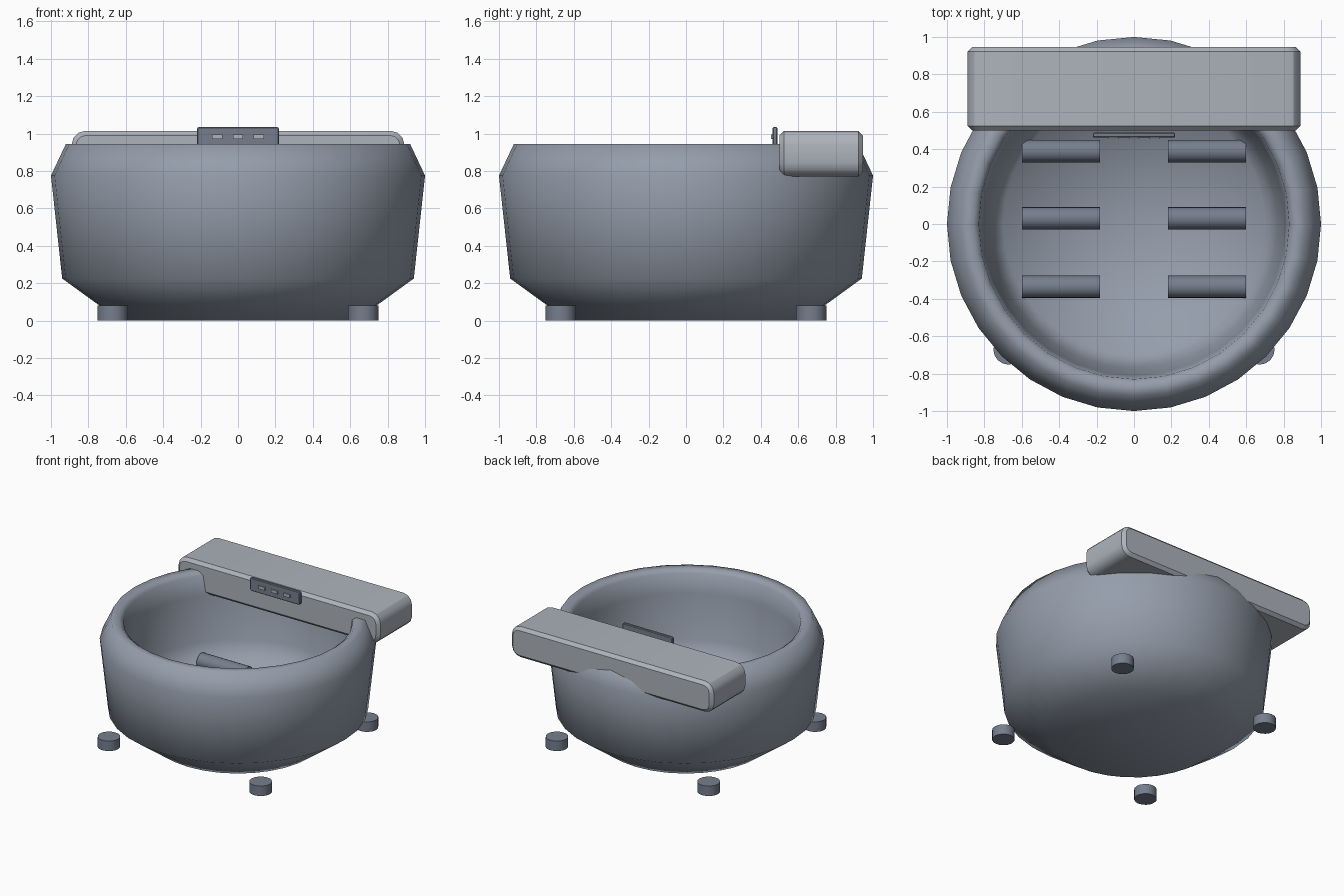
import bpy, bmesh, math
from mathutils import Matrix

if "Cube" in bpy.data.objects:
    bpy.data.objects.remove(bpy.data.objects["Cube"])


def material(name, rgb):
    m = bpy.data.materials.new(name)
    m.diffuse_color = (*rgb, 1)
    m.use_nodes = True
    m.node_tree.nodes["Principled BSDF"].inputs["Base Color"].default_value = m.diffuse_color
    return m


SHELL = material("shell_grey", (0.30, 0.34, 0.41))
LIGHT = material("light_grey", (0.42, 0.45, 0.50))
DARK = material("dark_grey", (0.18, 0.21, 0.27))


def make(name, bm, mat, angle=None):
    bmesh.ops.recalc_face_normals(bm, faces=bm.faces[:])
    me = bpy.data.meshes.new(name)
    bm.to_mesh(me)
    bm.free()
    me.materials.append(mat)
    ob = bpy.data.objects.new(name, me)
    bpy.context.collection.objects.link(ob)
    if angle:
        bpy.ops.object.select_all(action='DESELECT')
        bpy.context.view_layer.objects.active = ob
        ob.select_set(True)
        bpy.ops.object.shade_smooth_by_angle(angle=math.radians(angle))
    return ob


def lathe(name, profile, steps, mat, angle):
    bm = bmesh.new()
    vs = [bm.verts.new((r, 0, z)) for r, z in profile]
    es = [bm.edges.new(p) for p in zip(vs, vs[1:])]
    bmesh.ops.spin(bm, geom=vs + es, cent=(0, 0, 0), axis=(0, 0, 1),
                   angle=2 * math.pi, steps=steps)
    bmesh.ops.remove_doubles(bm, verts=bm.verts[:], dist=1e-4)
    return make(name, bm, mat, angle)


def cylinder(name, loc, r, depth, axis, mat, n):
    bm = bmesh.new()
    rot = Matrix.Rotation(math.pi / 2, 4, 'Y') if axis == 'X' else Matrix()
    bmesh.ops.create_cone(bm, cap_ends=True, segments=n, radius1=r, radius2=r,
                          depth=depth, matrix=Matrix.Translation(loc) @ rot)
    return make(name, bm, mat, 40)


def rounded_slab(name, x, y0, y1, z0, z1, corner, chamfer, segs, mat):
    # corners rounded in the front outline, then front/back rims chamfered
    bm = bmesh.new()
    bmesh.ops.create_cube(bm, size=1, matrix=Matrix.Translation(
        ((x[0] + x[1]) / 2, (y0 + y1) / 2, (z0 + z1) / 2))
        @ Matrix.Diagonal((x[1] - x[0], y1 - y0, z1 - z0, 1)))
    if corner:
        es = [e for e in bm.edges
              if abs(e.verts[0].co.y - e.verts[1].co.y) > 1e-4]
        bmesh.ops.bevel(bm, geom=es, offset=corner, segments=segs,
                        profile=0.5, affect='EDGES')
        es = [e for e in bm.edges
              if abs(e.verts[0].co.y - e.verts[1].co.y) < 1e-4]
        bmesh.ops.bevel(bm, geom=es, offset=chamfer, segments=1,
                        affect='EDGES')
    return make(name, bm, mat, 30)


# tub: outer shell, rim and inner bowl in one profile
lathe("tub", [(0, 0), (0.63, 0), (0.94, 0.225), (1.0, 0.775), (0.92, 0.945),
              (0.86, 0.945), (0.83, 0.92), (0.81, 0.77), (0.77, 0.42),
              (0.70, 0.26), (0, 0.22)], 32, SHELL, 70)

# housing across the back and its control panel
rounded_slab("back_housing", (-0.89, 0.89), 0.5, 0.945, 0.77, 1.015,
             0.075, 0.024, 3, LIGHT)
rounded_slab("control_panel", (-0.22, 0.22), 0.463, 0.488, 0.93, 1.035,
             0.012, 0.005, 2, DARK)
for i in (-1, 0, 1):
    cx = i * 0.11
    rounded_slab(f"button_{i + 2}", (cx - 0.028, cx + 0.028), 0.454, 0.466,
                 0.97, 0.994, 0, 0, 1, LIGHT)

# massage rollers on the floor and feet, mirrored left and right
for side, s in (("left", -1), ("right", 1)):
    for i, y in enumerate((-0.335, 0.03, 0.39)):
        cylinder(f"{side}_roller_{i + 1}", (s * 0.39, y, 0.3), 0.06, 0.415,
                 'X', DARK, 20)
    for end, y in (("front", -0.67), ("back", 0.67)):
        cylinder(f"{end}_{side}_foot", (s * 0.67, y, 0.04), 0.082, 0.08,
                 'Z', DARK, 16)
